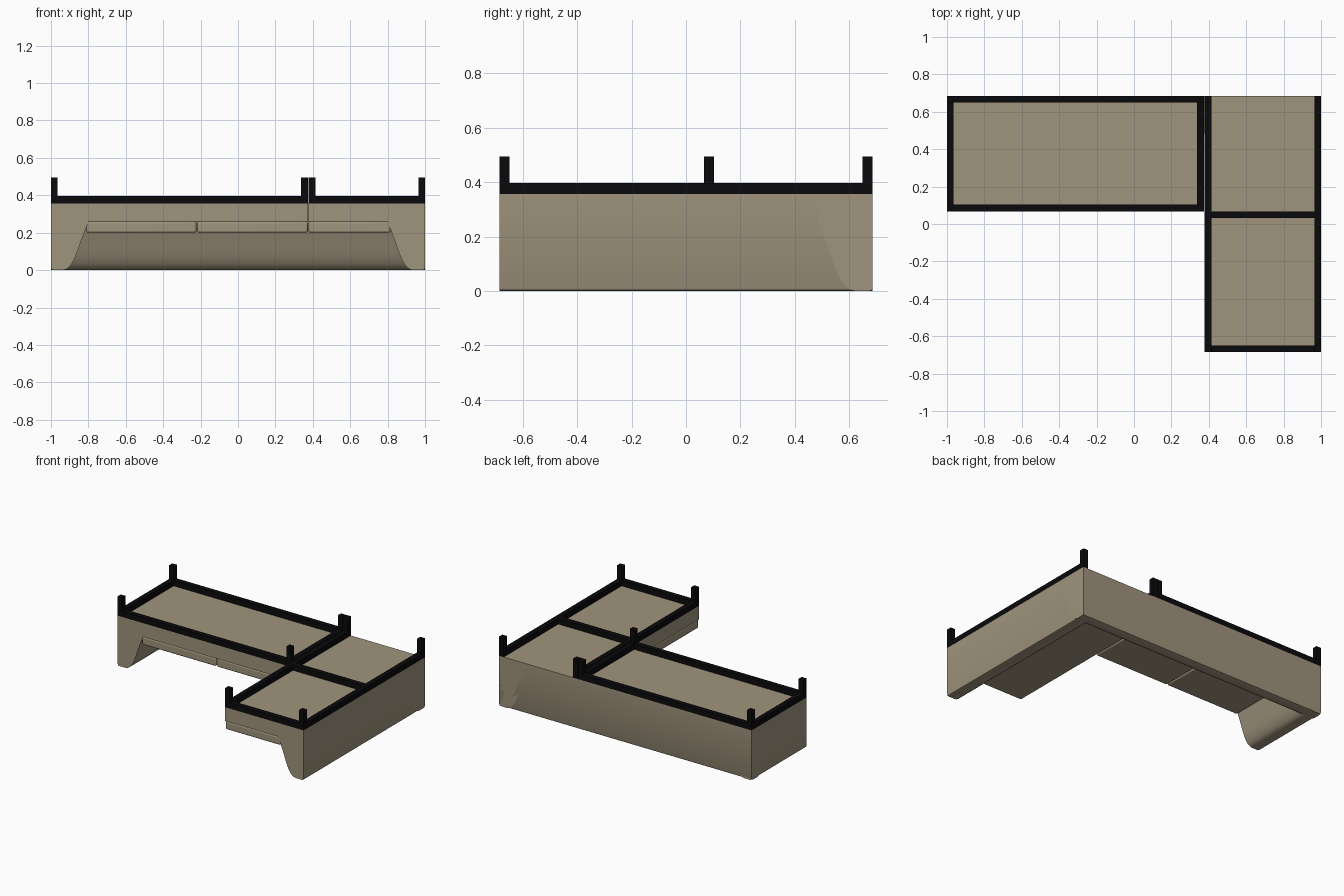
import bpy, bmesh
from mathutils import Vector

cube = bpy.data.objects.get("Cube")
if cube:
    bpy.data.objects.remove(cube, do_unlink=True)


def material(name, rgb):
    m = bpy.data.materials.new(name)
    m.use_nodes = True
    m.diffuse_color = (*rgb, 1)
    m.node_tree.nodes["Principled BSDF"].inputs["Base Color"].default_value = (*rgb, 1)
    return m


FABRIC = material("tan fabric", (0.35, 0.295, 0.205))
BLACK = material("black metal", (0.003, 0.003, 0.004))


def finish(bm, name, mat, bevel=0):
    bmesh.ops.recalc_face_normals(bm, faces=bm.faces)
    me = bpy.data.meshes.new(name)
    bm.to_mesh(me)
    bm.free()
    me.materials.append(mat)
    ob = bpy.data.objects.new(name, me)
    bpy.context.collection.objects.link(ob)
    if bevel:
        mod = ob.modifiers.new("soft edges", "BEVEL")
        mod.width, mod.segments = bevel, 3
    bpy.ops.object.select_all(action="DESELECT")
    ob.select_set(True)
    bpy.context.view_layer.objects.active = ob
    bpy.ops.object.shade_smooth_by_angle()
    return ob


def add_box(bm, x, y, z):
    verts = bmesh.ops.create_cube(bm, size=1)["verts"]
    for v in verts:
        v.co = Vector([(r[0] + r[1]) / 2 + c * (r[1] - r[0]) for r, c in zip((x, y, z), v.co)])


def box(name, mat, x, y, z, bevel=0):
    bm = bmesh.new()
    add_box(bm, x, y, z)
    return finish(bm, name, mat, bevel)


# Flared upholstery section: (distance from outer face, height)
BASE_Z, TOP = 0.26, 0.357
SECTION = [(0, TOP), (0, 0.012), (0.004, 0.003), (0.012, 0), (0.06, 0), (0.078, 0.003),
           (0.095, 0.014), (0.112, 0.034), (0.128, 0.064), (0.142, 0.1), (0.158, 0.147),
           (0.178, 0.2), (0.2, BASE_Z), (0.2, TOP)]


def wall(name, origin, inward, along):
    """Sweep the section from origin along a vector."""
    bm = bmesh.new()
    verts = [bm.verts.new(Vector(origin) + Vector(inward) * d + Vector((0, 0, h))) for d, h in SECTION]
    face = bm.faces.new(verts)
    new = bmesh.ops.extrude_face_region(bm, geom=[face])["geom"]
    bmesh.ops.translate(bm, vec=along, verts=[g for g in new if isinstance(g, bmesh.types.BMVert)])
    return finish(bm, name, FABRIC)


# Plan dimensions
BACK, FRONT, END = 0.685, 0.067, -0.685
SEAM_L, SEAM_R = 0.373, 0.378
INNER = BACK - 0.2

wall("long_back", (-1, BACK, 0), (0, -1, 0), (2, 0, 0))
wall("side_back", (1, END, 0), (-1, 0, 0), (0, BACK - END, 0))
wall("arm", (-1, FRONT, 0), (1, 0, 0), (0, BACK - FRONT, 0))

# Seat bases and cushions
box("long_base", FABRIC, (-0.8, SEAM_L), (FRONT, INNER), (BASE_Z, TOP))
box("side_base", FABRIC, (SEAM_R, 0.8), (END, INNER), (BASE_Z, TOP))
for i, (x, y) in enumerate([((-0.81, -0.223), (FRONT, INNER + 0.01)),
                            ((-0.217, SEAM_L), (FRONT, INNER + 0.01)),
                            ((SEAM_R, 0.815), (END, INNER + 0.01))]):
    box(f"cushion_{i + 1}", FABRIC, x, y, (0.2, BASE_Z), 0.01)

# Metal frames and legs
W, RAIL, LEG = 0.036, 0.397, 0.495


def frame(name, x, y, bars_y):
    bm = bmesh.new()
    for a in (x[0], x[1] - W):
        add_box(bm, (a, a + W), y, (TOP, RAIL))
    for b in bars_y:
        add_box(bm, (x[0] + W, x[1] - W), (b, b + W), (TOP, RAIL))
    finish(bm, name + "_frame", BLACK)
    bm = bmesh.new()
    for a in (x[0], x[1] - W):
        for b in (y[0], y[1] - W):
            add_box(bm, (a, a + W), (b, b + W), (RAIL, LEG))
    finish(bm, name + "_legs", BLACK)


frame("long", (-1, SEAM_L), (FRONT, BACK), (FRONT, BACK - W))
frame("side", (SEAM_R, 1), (END, BACK), (END, FRONT - W))
